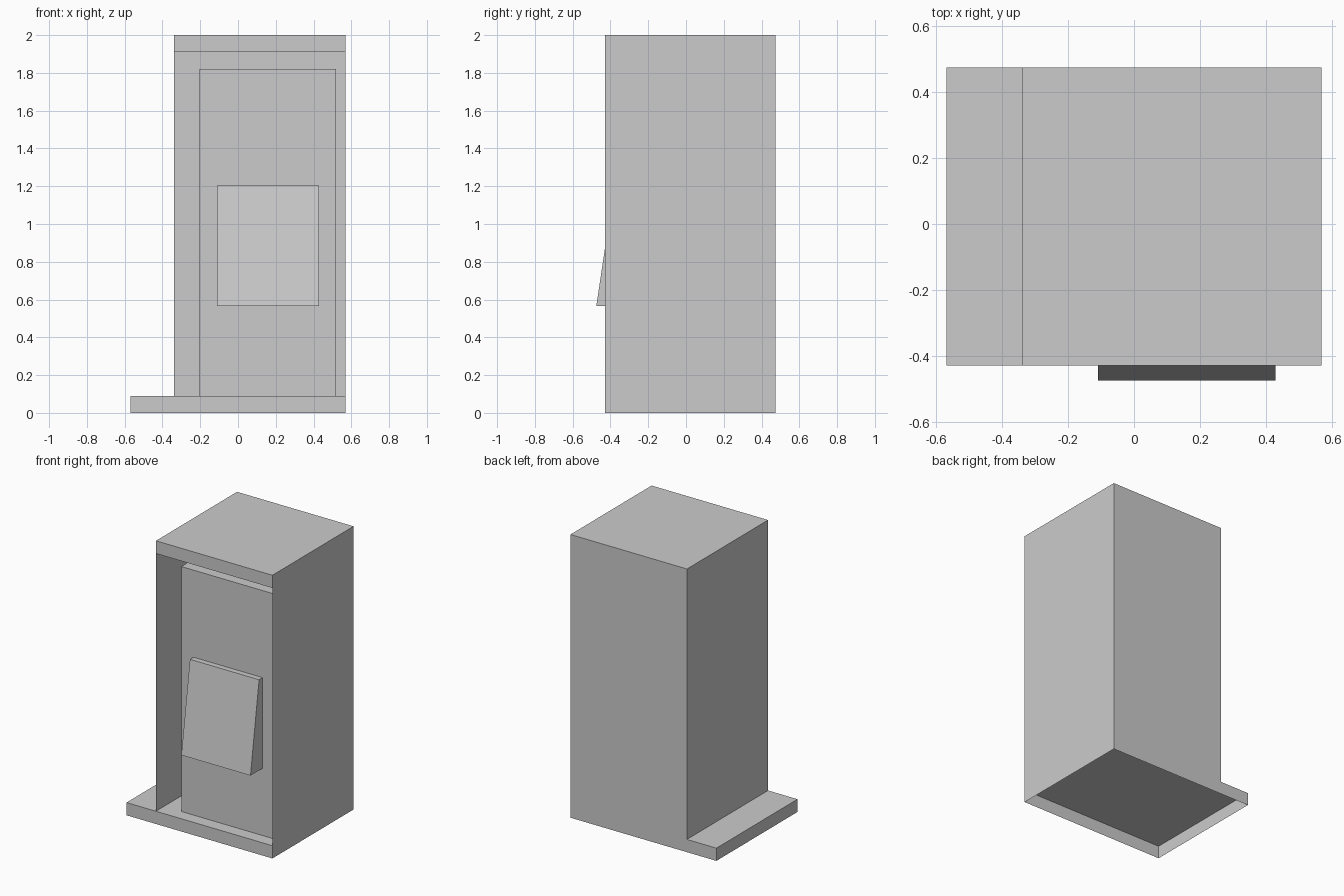
import bpy, bmesh

if "Cube" in bpy.data.objects:
    bpy.data.objects.remove(bpy.data.objects["Cube"])

XL, XC, XR = -0.57, -0.34, 0.57      # base left, cabinet left, right
YF, YB = -0.43, 0.475                # shell front and back
ZB, ZH, ZT = 0.09, 1.91, 2.0         # base top, header underside, top
YP = -0.34                           # front of the inner panel


def finish(name, bm):
    bmesh.ops.remove_doubles(bm, verts=bm.verts, dist=1e-5)
    mesh = bpy.data.meshes.new(name)
    bm.to_mesh(mesh)
    bm.free()
    obj = bpy.data.objects.new(name, mesh)
    bpy.context.collection.objects.link(obj)
    return obj


def face(bm, pts):
    return bm.faces.new([bm.verts.new(p) for p in pts])


def strip(bm, x0, x1, z0, z1):
    """Upright front face facing -y."""
    face(bm, [(x0, YF, z0), (x1, YF, z0), (x1, YF, z1), (x0, YF, z1)])


def shelf(bm, x0, x1, z, up=True):
    """Flat horizontal sheet over the full depth."""
    pts = [(x0, YF, z), (x1, YF, z), (x1, YB, z), (x0, YB, z)]
    face(bm, pts if up else pts[::-1])


# thin-walled cabinet on its wider base: L profile swept in depth, open below
shell = bmesh.new()
outline = [(XL, 0), (XR, 0), (XR, ZT), (XC, ZT), (XC, ZB), (XL, ZB)]
for i, (x0, z0) in enumerate(outline):
    x1, z1 = outline[(i + 1) % len(outline)]
    if z0 == z1 == 0:
        continue
    face(shell, [(x0, YF, z0), (x0, YB, z0), (x1, YB, z1), (x1, YF, z1)][::-1])
face(shell, [(x, YB, z) for x, z in reversed(outline)])
strip(shell, XL, XR, 0, ZB)              # base front
strip(shell, XC, XR, ZH, ZT)             # header front
shelf(shell, XC, XR, ZB)                 # floor
shelf(shell, XC, XR, ZH, up=False)       # header underside
# the swept walls face outward
bmesh.ops.remove_doubles(shell, verts=shell.verts, dist=1e-5)
for f in shell.faces:
    f.normal_update()
    c = f.calc_center_median()
    if abs(f.normal.x) > 0.9 and f.normal.x * (c.x - 0.1) < 0:
        f.normal_flip()
    elif f.normal.z < -0.9 and (c.z > 1.95 or c.z < 0.5):
        f.normal_flip()
finish("cabinet_shell", shell)


def prism(name, profile, x0, x1):
    """Solid from a (y, z) profile swept along x."""
    bm = bmesh.new()
    f = face(bm, [(x0, y, z) for y, z in profile])
    new = bmesh.ops.extrude_face_region(bm, geom=[f])["geom"]
    bmesh.ops.translate(bm, vec=(x1 - x0, 0, 0),
                        verts=[g for g in new if isinstance(g, bmesh.types.BMVert)])
    bmesh.ops.recalc_face_normals(bm, faces=bm.faces)
    return finish(name, bm)


# inner block standing inside the cabinet
prism("inner_block", [(YP, ZB), (0.43, ZB), (0.43, 1.82), (YP, 1.82)], -0.205, 0.52)

# sloped console on the block's front
prism("sloped_console", [(YP, 0.565), (YP, 1.205), (-0.379, 1.205), (-0.475, 0.565)],
      -0.11, 0.43)
